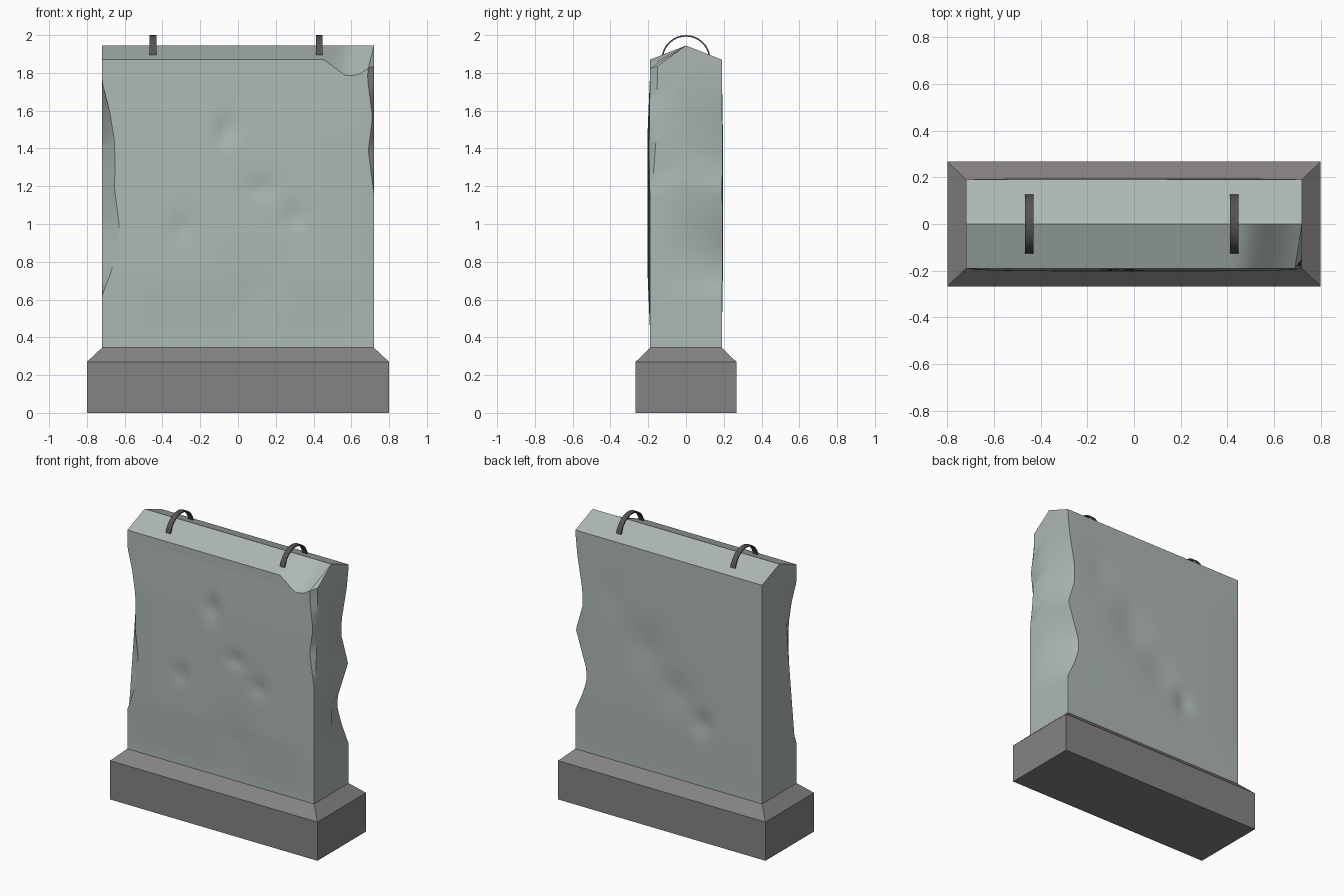
import bpy, bmesh, math

if "Cube" in bpy.data.objects:
    bpy.data.objects.remove(bpy.data.objects["Cube"])

Z0, EAVE, RIDGE = 0.345, 1.87, 1.945
HX, HY = 0.72, 0.19
NX, NZ = 36, 44


def material(name, rgb):
    m = bpy.data.materials.new(name)
    m.diffuse_color = (*rgb, 1)
    m.use_nodes = True
    m.node_tree.nodes["Principled BSDF"].inputs["Base Color"].default_value = m.diffuse_color
    return m


def finish(bm, name, mat, angle=30):
    bmesh.ops.recalc_face_normals(bm, faces=bm.faces)
    me = bpy.data.meshes.new(name)
    bm.to_mesh(me)
    bm.free()
    ob = bpy.data.objects.new(name, me)
    bpy.context.collection.objects.link(ob)
    me.materials.append(mat)
    bpy.ops.object.select_all(action='DESELECT')
    bpy.context.view_layer.objects.active = ob
    ob.select_set(True)
    bpy.ops.object.shade_smooth_by_angle(angle=math.radians(angle))
    return ob


def lerp(v, table):
    """Piecewise linear lookup, clamped at both ends."""
    if v <= table[0][0]:
        return table[0][1]
    for (a, fa), (b, fb) in zip(table, table[1:]):
        if v <= b:
            return fa + (fb - fa) * (v - a) / (b - a)
    return table[-1][1]


# chip depth along each broken vertical edge, by height
FRONT_LEFT = [(.62, 0), (.75, .05), (.9, .085), (1.0, .09), (1.2, .065), (1.3, .07),
              (1.45, .065), (1.6, .04), (1.75, 0)]
FRONT_RIGHT = [(1.18, 0), (1.42, .03), (1.6, .008), (1.82, .035), (1.87, .03)]
BACK_RIGHT = [(.62, 0), (.74, .055), (.85, .09), (.93, .085), (1.18, .005), (1.35, .055),
              (1.47, .055), (1.7, .015), (1.85, 0)]
# front eave line with the broken corner
EAVE_LINE = [(.46, 1.87), (.52, 1.82), (.58, 1.78), (.64, 1.79), (.69, 1.825)]
# dents: x, z, width, height, depth
FRONT_DENTS = [(-.06, 1.5, .05, .08, .022), (.12, 1.19, .06, .05, .014),
               (-.3, .98, .04, .06, .014), (.3, 1.04, .05, .06, .014), (.1, .65, .12, .15, .008)]
BACK_DENTS = [(-.26, .78, .06, .08, .018), (.18, 1.2, .13, .16, .014),
              (-.05, .95, .12, .12, .012), (.45, 1.5, .12, .15, .008)]


def relief(x, z, dents, swell):
    fade = max(0, 1 - (x / HX) ** 4) ** .5
    up = max(0, min(1, (z - .42) / .3)) * max(0, min(1, (1.8 - z) / .3))
    d = sum(k * math.exp(-((x - cx) / w) ** 2 - ((z - cz) / h) ** 2) for cx, cz, w, h, k in dents)
    return (swell * up - d) * fade


def ring(t):
    """One outline of the slab at height fraction t."""
    z = Z0 + t * (EAVE - Z0)
    fl, fr, br = lerp(z, FRONT_LEFT), lerp(z, FRONT_RIGHT), lerp(z, BACK_RIGHT)
    at = lambda top: Z0 + t * (top - Z0)
    pts = []
    for i in range(NX + 1):
        x = -HX + fl + (2 * HX - fl - fr) * i / NX
        zz = at(lerp(x, EAVE_LINE))
        pts.append((x, -HY - relief(x, zz, FRONT_DENTS, .013), zz))
    b = lerp(z, [(1.2, .01), (1.45, .03), (1.87, .04)])
    pts += [(HX, -HY + b, at(1.835)), (HX, 0, at(RIDGE))]
    for i in range(NX + 1):
        x = HX - br - (2 * HX - br) * i / NX
        pts.append((x, HY + relief(x, z, BACK_DENTS, .005), z))
    b = lerp(z, [(.6, .015), (1.87, .16)])
    pts += [(-HX, 0, at(RIDGE)), (-HX, -HY + b, at(RIDGE - .075 * (HY - b) / HY))]
    return pts


# weathered stone slab with a ridged top
bm = bmesh.new()
rings = [[bm.verts.new(p) for p in ring(j / NZ)] for j in range(NZ + 1)]
n = len(rings[0])
for lo, hi in zip(rings, rings[1:]):
    for i in range(n):
        k = (i + 1) % n
        bm.faces.new((lo[i], lo[k], hi[k], hi[i]))
bm.faces.new(rings[0])
top = rings[-1]
right_peak, left_peak = top[NX + 2], top[2 * NX + 4]
ridge = [left_peak]
ridge += [bm.verts.new((-HX + 2 * HX * i / NX, 0, RIDGE)) for i in range(1, NX)]
ridge += [right_peak]
for i in range(NX):
    bm.faces.new((top[i], top[i + 1], ridge[i + 1], ridge[i]))
    back = NX + 3 + NX - i
    bm.faces.new((top[back], top[back - 1], ridge[i + 1], ridge[i]))
bm.faces.new((top[NX], top[NX + 1], right_peak))
bm.faces.new((top[0], left_peak, top[-1]))
finish(bm, "stone_slab", material("stone", (.42, .48, .46)))

# plinth with a sloped shoulder
bm = bmesh.new()
loops = [[bm.verts.new((sx * x, sy * y, z)) for sx, sy in ((-1, -1), (1, -1), (1, 1), (-1, 1))]
         for x, y, z in ((.8, .267, 0), (.8, .267, .27), (HX, HY, Z0))]
for lo, hi in zip(loops, loops[1:]):
    for i in range(4):
        bm.faces.new((lo[i], lo[(i + 1) % 4], hi[(i + 1) % 4], hi[i]))
bm.faces.new(loops[0])
bm.faces.new(loops[-1])
finish(bm, "plinth", material("dark_stone", (.24, .225, .23)))

# iron lifting loops over the ridge
iron = material("iron", (.09, .085, .09))
for name, cx in (("left_loop", -.45), ("right_loop", .43)):
    bm = bmesh.new()
    secs = []
    for i in range(17):
        a = math.radians(8 + 164 * i / 16)
        secs.append([bm.verts.new((cx + dx, r * math.cos(a), 1.87 + r * math.sin(a)))
                     for dx, r in ((-.018, .13), (.018, .13), (.018, .122), (-.018, .122))])
    for p, q in zip(secs, secs[1:]):
        for i in range(4):
            bm.faces.new((p[i], p[(i + 1) % 4], q[(i + 1) % 4], q[i]))
    bm.faces.new(secs[0])
    bm.faces.new(secs[-1])
    finish(bm, name, iron)
